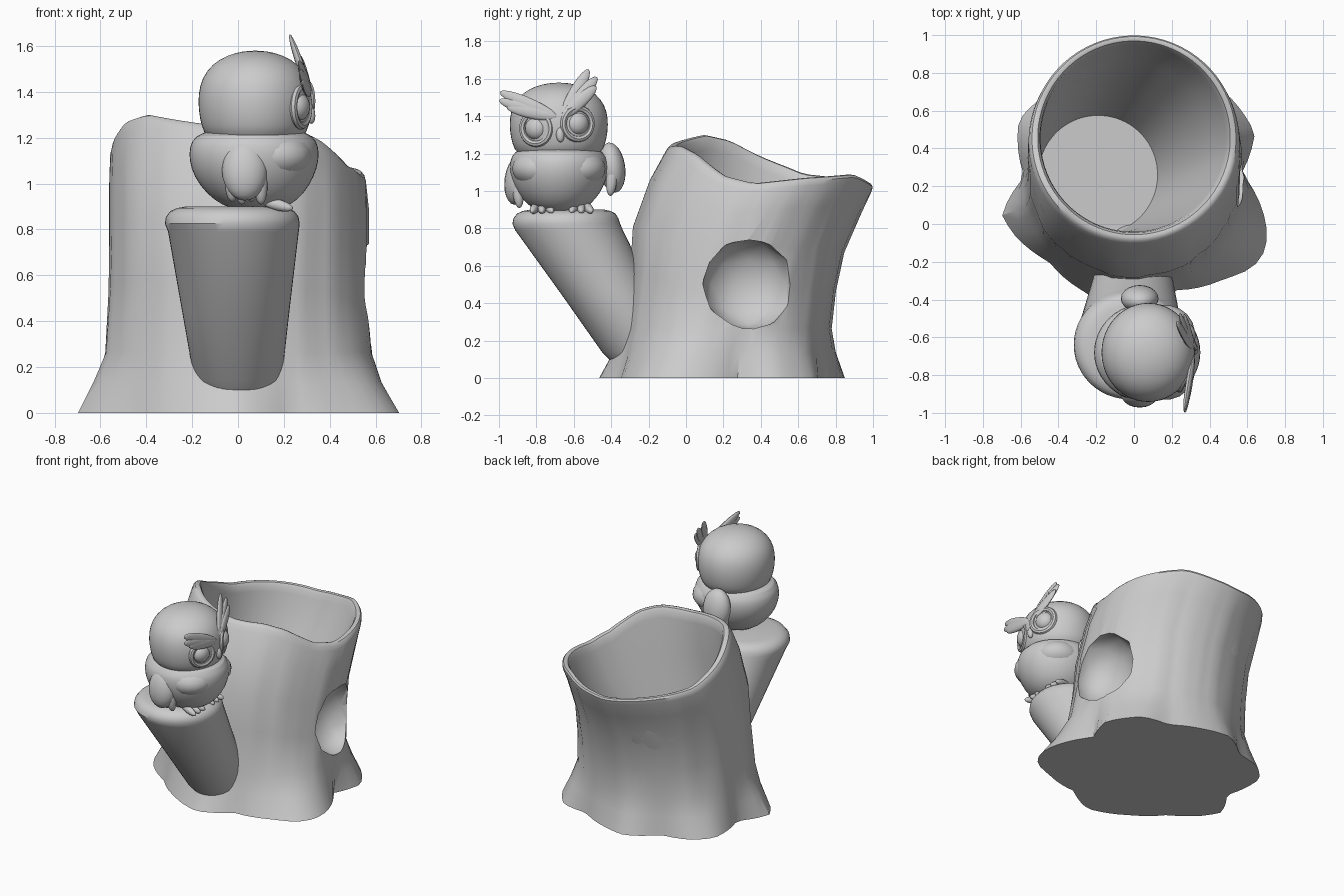
import bpy, bmesh, random
from math import sin, cos, pi, tau, atan2, hypot, radians
from mathutils import Vector, Matrix

if "Cube" in bpy.data.objects:
    bpy.data.objects.remove(bpy.data.objects["Cube"])

random.seed(4)


def finish(name, bm, subsurf=0):
    bmesh.ops.recalc_face_normals(bm, faces=bm.faces)
    me = bpy.data.meshes.new(name)
    bm.to_mesh(me)
    bm.free()
    ob = bpy.data.objects.new(name, me)
    bpy.context.collection.objects.link(ob)
    if subsurf:
        mod = ob.modifiers.new("smooth", 'SUBSURF')
        mod.levels = mod.render_levels = subsurf
    return ob


def loft(name, rings, subsurf=0):
    """Skin a list of equal-length point rings and cap both ends."""
    bm = bmesh.new()
    vs = [[bm.verts.new(p) for p in ring] for ring in rings]
    n = len(vs[0])
    for a, b in zip(vs, vs[1:]):
        for i in range(n):
            j = (i + 1) % n
            bm.faces.new((a[i], a[j], b[j], b[i]))
    bm.faces.new(vs[0][::-1])
    bm.faces.new(vs[-1])
    return finish(name, bm, subsurf)


def ellipse_rings(sections, n):
    """Horizontal rings from (z, centre x, centre y, radius x, radius y)."""
    return [[(cx + rx * cos(tau * i / n), cy + ry * sin(tau * i / n), z) for i in range(n)]
            for z, cx, cy, rx, ry in sections]


def blob(name, loc, radii, rot=Matrix.Identity(3), seg=20):
    bm = bmesh.new()
    m = Matrix.Translation(loc) @ rot.to_4x4() @ Matrix.Diagonal((*radii, 1))
    bmesh.ops.create_uvsphere(bm, u_segments=seg, v_segments=seg // 2 + 2, radius=1, matrix=m)
    return finish(name, bm)


def feather(name, a, b, width, thick, normal):
    """Flat rounded blade from a to b, thin along the normal."""
    a, b, nrm = Vector(a), Vector(b), Vector(normal)
    z = (b - a).normalized()
    x = (nrm - z * nrm.dot(z)).normalized()
    rot = Matrix((x, z.cross(x), z)).transposed()
    return blob(name, (a + b) / 2, (thick, width, (b - a).length / 2), rot, 14)


def interp(table, a):
    """Linear lookup in an angle table that wraps around."""
    t = sorted(table)
    t = [(t[-1][0] - tau, t[-1][1])] + t + [(t[0][0] + tau, t[0][1])]
    for (a0, v0), (a1, v1) in zip(t, t[1:]):
        if a0 <= a <= a1:
            return v0 + (v1 - v0) * (a - a0) / (a1 - a0)


# Root outline on the ground, and rim height by angle in degrees
roots = [(.70, .0), (.70, -.13), (.63, -.23), (.48, -.29), (.22, -.35), (0, -.47), (-.26, -.36),
         (-.45, -.2), (-.64, -.05), (-.70, .05), (-.58, .25), (-.61, .55), (-.5, .66), (-.3, .71),
         (-.1, .85), (.1, .81), (.3, .71), (.5, .68), (.64, .48), (.57, .27)]
root_r = [(atan2(y - .2, x), hypot(x, y - .2)) for x, y in roots]
rim_z = [(radians(a), z) for a, z in [
    (-175, 1.18), (-155, 1.27), (-138, 1.30), (-115, 1.27), (-90, 1.24), (-65, 1.24), (-50, 1.20),
    (-28, 1.08), (-10, 1.04), (20, 1.07), (55, 1.09), (75, 1.05), (95, 1.03), (125, 1.06), (160, 1.09)]]

# Hollow stump: outer wall, rounded rim, leaning inner wall, floor
N = 72
# (fraction of rim height, centre x, centre y, radius x, radius y, share of root outline)
walls = [(0, 0, .2, 0, 0, 1), (.12, 0, .21, .58, .54, .5), (.24, 0, .22, .575, .54, .12),
         (.45, 0, .25, .565, .54, .05), (.65, 0, .28, .565, .56, 0), (.85, 0, .37, .565, .56, 0),
         (.96, 0, .435, .558, .555, 0), (.985, 0, .448, .551, .55, 0), (.997, 0, .452, .54, .54, 0),
         (1, 0, .454, .525, .527, 0), (.996, 0, .456, .51, .513, 0), (.98, 0, .456, .498, .502, 0),
         (.94, -.005, .453, .49, .494, 0), (.75, -.05, .41, .455, .46, 0),
         (.45, -.12, .34, .39, .39, 0), (.12, -.19, .26, .315, .315, 0)]
bark = [random.uniform(-.007, .007) for _ in range(N)]
rings = []
for k, (t, cx, cy, rx, ry, mix) in enumerate(walls):
    ring = []
    for i in range(N):
        a = -pi + tau * (i + .5) / N
        ell = rx * ry / hypot(ry * cos(a), rx * sin(a)) if rx else 0
        r = ell * (1 - mix) + interp(root_r, a) * mix
        if 1 < k < 6:
            r += bark[i]
        top = interp(rim_z, a)
        z = t * (top if t > .3 else 1.1)
        if k == len(walls) - 1:
            z = .12
        ring.append((cx + r * cos(a), cy + r * sin(a), z))
    rings.append(ring)
stump = loft("stump", rings)

# Round hollow carved into the right side
bm = bmesh.new()
bmesh.ops.create_icosphere(bm, subdivisions=2, radius=1, matrix=Matrix.Translation((.54, .335, .5))
                           @ Matrix.Diagonal((.18, .25, .25, 1)))
cutter = finish("hollow_cutter", bm)
cutter.hide_render = True
mod = stump.modifiers.new("hollow", 'BOOLEAN')
mod.operation = 'DIFFERENCE'
mod.solver = 'EXACT'
mod.object = cutter
bpy.context.view_layer.objects.active = stump
bpy.ops.object.modifier_apply(modifier=mod.name)
bpy.data.objects.remove(cutter)

# Slanted branch stub with a flat rounded top
loft("branch", ellipse_rings([
    (.08, 0, -.19, .16, .20), (.14, 0, -.23, .19, .22), (.45, -.01, -.42, .235, .248),
    (.79, -.02, -.625, .285, .288), (.825, -.025, -.64, .294, .288), (.855, -.025, -.642, .289, .28),
    (.88, -.025, -.64, .27, .262), (.893, -.025, -.638, .24, .235), (.90, -.025, -.635, .2, .2)], 48))

# Owl body and head, turned profiles
OY = -.68
loft("owl_body", ellipse_rings([(z, cx, OY, r, r * .93) for z, cx, r in [
    (.885, .08, .09), (.905, .08, .15), (.955, .075, .215), (1.03, .07, .265), (1.10, .07, .286),
    (1.16, .07, .285), (1.21, .07, .262), (1.24, .075, .18)]], 24), 1)
loft("owl_head", ellipse_rings([(z, .075, OY, r, r * 1.06) for z, r in [
    (1.17, .15), (1.20, .215), (1.25, .237), (1.32, .25), (1.39, .251), (1.46, .235),
    (1.52, .19), (1.56, .125), (1.58, .04)]], 24), 1)

# Face and chest, a left and a right one
for side, ex, ey, ez in ((-1, .262, -.80, 1.335), (1, .275, -.58, 1.36)):
    tag = "left" if side < 0 else "right"
    turn = Matrix.Rotation(side * radians(24), 3, 'Z')
    blob(f"{tag}_eye", (ex, ey, ez), (.05, .062, .062), turn)
    bpy.ops.mesh.primitive_torus_add(major_radius=.082, minor_radius=.018, major_segments=28,
                                     minor_segments=8, location=(ex + .012, ey, ez),
                                     rotation=(0, pi / 2, side * radians(24)))
    bpy.context.object.name = f"{tag}_eye_ring"
    blob(f"{tag}_chest", (.155, OY + side * .09, 1.12), (.17, .16, .11), turn)
feather("beak", (.315, -.675, 1.34), (.32, -.67, 1.26), .022, .02, (1, 0, 0))

# Feathered brows sweeping up and outward
brows = {"right": ((.315, -.665, 1.39), [(.225, -.52, 1.65), (.24, -.475, 1.61), (.265, -.48, 1.56)]),
         "left": ((.315, -.69, 1.395), [(.265, -.995, 1.53), (.27, -1.0, 1.485), (.28, -.96, 1.45)])}
for tag, (root, tips) in brows.items():
    for i, tip in enumerate(tips):
        feather(f"{tag}_brow_feather_{i}", root, tip, .036, .016, (1, 0, 0))

# Wings with feather tips
for tag, y, z, tilt, out in (("left", -.90, 1.06, -8, -1), ("right", -.395, 1.125, 8, 1)):
    rot = Matrix.Rotation(radians(tilt), 3, 'X')
    blob(f"{tag}_wing", (.03, y, z), (.1, .07, .135), rot)
    for i in range(4):
        x = -.03 + .042 * i
        feather(f"{tag}_wing_feather_{i}", (x, y + out * .005, z + .02),
                (x + .005, y - out * .01, z - .14 - .012 * (i % 2)), .03, .03, (0, 1, 0))

# Feet with three toes
for tag, y in (("left", -.77), ("right", -.56)):
    for i in (-1, 0, 1):
        feather(f"{tag}_toe_{i + 2}", (.1, y + i * .02, .925), (.24, y + i * .055, .89), .023, .025, (0, 0, 1))

# Smooth shading with crisp edges
bpy.ops.object.select_all(action='DESELECT')
for ob in bpy.data.objects:
    ob.select_set(True)
bpy.context.view_layer.objects.active = stump
bpy.ops.object.shade_smooth_by_angle(angle=radians(35))
